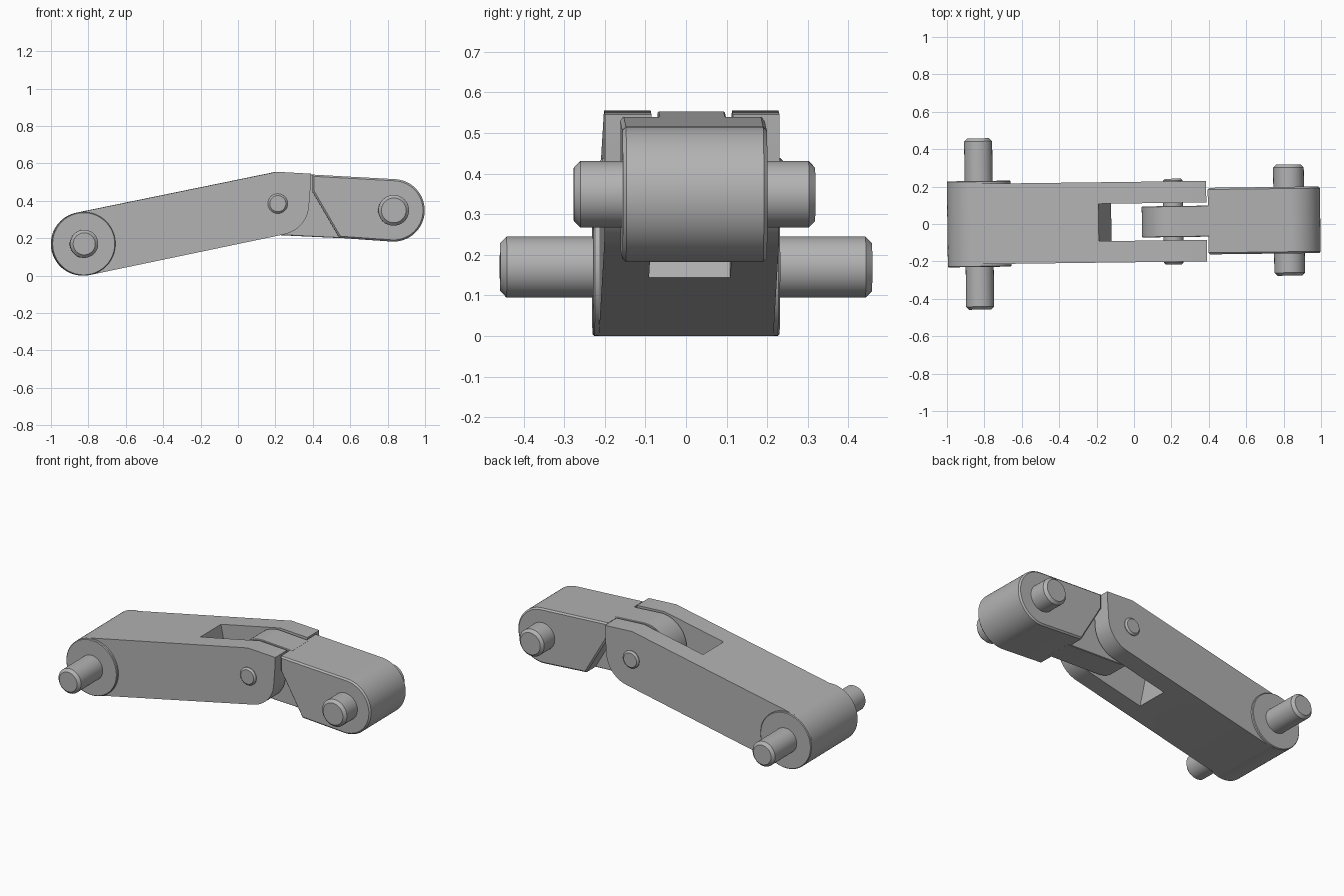
import bpy, bmesh, math
from mathutils import Matrix

if "Cube" in bpy.data.objects:
    bpy.data.objects.remove(bpy.data.objects["Cube"])

grey = bpy.data.materials.new("mid_grey")
grey.diffuse_color = (0.45, 0.45, 0.45, 1)
grey.use_nodes = True
grey.node_tree.nodes["Principled BSDF"].inputs["Base Color"].default_value = grey.diffuse_color

# The whole linkage is turned very slightly about z
FRAME = Matrix.Translation((0, 0.0104, 0)) @ Matrix.Rotation(0.0125, 4, 'Z')
END_L, PIVOT, END_R = (-0.828, 0.17), (0.21, 0.385), (0.829, 0.349)


def arc(c, r, a0, a1, n=40):
    angles = [math.radians(a0 + (a1 - a0) * i / n) for i in range(n + 1)]
    return [(c[0] + r * math.cos(a), c[1] + r * math.sin(a)) for a in angles]


def prism(name, pts, half, bevel=0.0):
    """Extrude an x-z outline symmetrically along y, optionally chamfering the rims."""
    bm = bmesh.new()
    f = bm.faces.new([bm.verts.new((x, -half, z)) for x, z in pts])
    ext = bmesh.ops.extrude_face_region(bm, geom=[f])
    new = [v for v in ext["geom"] if isinstance(v, bmesh.types.BMVert)]
    bmesh.ops.translate(bm, verts=new, vec=(0, 2 * half, 0))
    if bevel:
        rims = [e for e in bm.edges if abs(e.verts[0].co.y - e.verts[1].co.y) < 1e-5]
        bmesh.ops.bevel(bm, geom=rims, offset=bevel, segments=1, affect='EDGES')
    bmesh.ops.recalc_face_normals(bm, faces=bm.faces)
    bm.transform(FRAME)
    me = bpy.data.meshes.new(name)
    bm.to_mesh(me)
    bm.free()
    me.materials.append(grey)
    ob = bpy.data.objects.new(name, me)
    bpy.context.collection.objects.link(ob)
    return ob


def smooth(ob):
    bpy.ops.object.select_all(action='DESELECT')
    ob.select_set(True)
    bpy.context.view_layer.objects.active = ob
    bpy.ops.object.shade_smooth_by_angle(angle=math.radians(25))


def disc(name, c, r, half, bevel):
    ob = prism(name, arc(c, r, 0, 352.5, 47), half, bevel)
    smooth(ob)
    return ob


# Long arm with a forked end
outline = arc(END_L, 0.17, 101.5, 281.5) + arc(PIVOT, 0.168, -78.5, 0, 18)
outline += [(0.384, 0.46), (0.388, 0.545), (0.205, 0.555)]
long_arm = prism("long_arm", outline, 0.215)

# Slot through the fork, its end wall square to the arm
slot = prism("slot_cutter", [(-0.21, 0.575), (-0.10, 0.04), (0.6, 0.04), (0.6, 0.7), (-0.21, 0.7)], 0.1)
slot.hide_render = True
mod = long_arm.modifiers.new("slot", 'BOOLEAN')
mod.object, mod.operation, mod.solver = slot, 'DIFFERENCE', 'EXACT'
bpy.context.view_layer.objects.active = long_arm
bpy.ops.object.modifier_apply(modifier="slot")
bpy.data.objects.remove(slot)
smooth(long_arm)

# Raised round boss and pin at the long arm end
disc("long_arm_boss", END_L, 0.17, 0.23, 0.004)
disc("long_arm_pin", END_L, 0.075, 0.458, 0.016)

# Hinge pin
disc("hinge_pin", PIVOT, 0.053, 0.229, 0.01)

# Short arm body, with a slanted relief behind the fork
body = arc(END_R, 0.167, -93, 87) + [(0.396, 0.54), (0.396, 0.45), (0.54, 0.202)]
smooth(prism("short_arm", body, 0.178, 0.009))

# Tongue that sits in the fork
tongue = arc(PIVOT, 0.168, 87, 267) + [(0.56, 0.2), (0.41, 0.45), (0.41, 0.54)]
smooth(prism("short_arm_tongue", tongue, 0.083, 0.003))

# Short arm pin
disc("short_arm_pin", END_R, 0.082, 0.297, 0.016)
